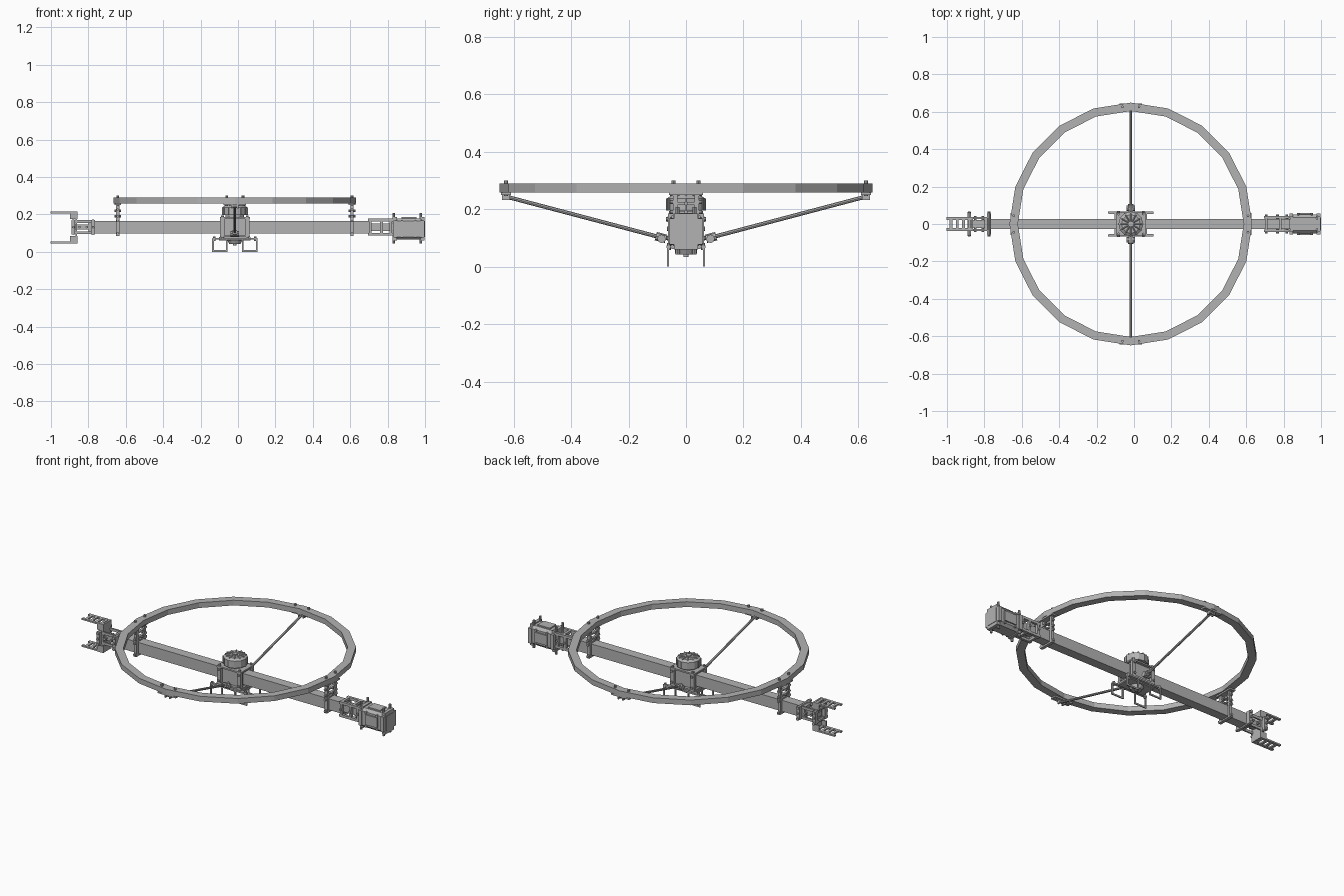
import bpy, bmesh, math
from mathutils import Vector, Matrix

default_cube = bpy.data.objects.get("Cube")
if default_cube:
    bpy.data.objects.remove(default_cube)

grey = bpy.data.materials.new("plain grey")
grey.use_nodes = True
shade = (0.45, 0.45, 0.45, 1)
grey.diffuse_color = shade
grey.node_tree.nodes["Principled BSDF"].inputs["Base Color"].default_value = shade

# Shared dimensions
hub_x = -0.017
beam_z = 0.132
beam_width, beam_height = 0.056, 0.066
beam_bottom, beam_top = beam_z - beam_height / 2, beam_z + beam_height / 2
ring_outer, ring_inner = 0.649, 0.604
ring_middle = (ring_outer + ring_inner) / 2
ring_bottom, ring_top = 0.258, 0.289
bolt, thin, bar = 0.007, 0.009, 0.015
sides = (-1, 1)
axes = {"x": Vector((1, 0, 0)), "y": Vector((0, 1, 0)), "z": Vector((0, 0, 1))}


class Part:
    """Collects primitives into one named object."""

    def __init__(self, name):
        self.name = name
        self.mesh = bmesh.new()

    def box(self, centre, length, width, height):
        scale = Matrix.Diagonal((length, width, height, 1))
        bmesh.ops.create_cube(self.mesh, size=1, matrix=Matrix.Translation(centre) @ scale)

    def rod(self, start, end, radius=bolt, tip=None, segments=8):
        start, end = Vector(start), Vector(end)
        along = end - start
        turn = along.to_track_quat('Z', 'Y').to_matrix().to_4x4()
        bmesh.ops.create_cone(self.mesh, cap_ends=True, segments=segments, radius1=radius,
                              radius2=radius if tip is None else tip, depth=along.length,
                              matrix=Matrix.Translation((start + end) / 2) @ turn)

    def pin(self, centre, axis, length, radius=bolt):
        half = axes[axis] * length / 2
        self.rod(Vector(centre) - half, Vector(centre) + half, radius)

    def done(self, mirror_at=None, mirror_x=False, bevel=None):
        data = bpy.data.meshes.new(self.name)
        self.mesh.to_mesh(data)
        self.mesh.free()
        data.materials.append(grey)
        part = bpy.data.objects.new(self.name, data)
        bpy.context.collection.objects.link(part)
        if mirror_at is not None:
            # Move the origin to the mirror plane before mirroring
            data.transform(Matrix.Translation((-mirror_at, 0, 0)))
            part.location.x = mirror_at
            mirror = part.modifiers.new("mirror", 'MIRROR')
            mirror.use_axis = (mirror_x, True, False)
            mirror.use_mirror_merge = False
        if bevel:
            edge = part.modifiers.new("bevel", 'BEVEL')
            edge.width, edge.segments = bevel, 1


# Twenty-sided guard ring
ring = Part("guard_ring")
profile = [ring.mesh.verts.new((radius, 0, height)) for radius, height in (
    (ring_inner, ring_bottom), (ring_outer, ring_bottom),
    (ring_outer, ring_top), (ring_inner, ring_top))]
outline = [ring.mesh.edges.new((a, b)) for a, b in zip(profile, profile[1:] + profile[:1])]
bmesh.ops.spin(ring.mesh, geom=profile + outline, cent=(0, 0, 0), axis=axes["z"],
               angle=math.tau, steps=20, use_merge=True)
bmesh.ops.recalc_face_normals(ring.mesh, faces=ring.mesh.faces)
bmesh.ops.translate(ring.mesh, verts=ring.mesh.verts, vec=axes["x"] * hub_x)
ring.done()

# Paired bolts at the four quarters, mirrored both ways
pair_offset = 0.044
fasteners = Part("ring_bolts")
for x, y in ((pair_offset, ring_middle), (ring_middle, pair_offset)):
    fasteners.pin((hub_x + x, y, ring_bottom + bar), "z", 0.055)
fasteners.done(mirror_at=hub_x, mirror_x=True)

# Main beam
beam = Part("main_beam")
beam.box((-0.045, 0, beam_z), 1.51, beam_width, beam_height)
beam.done()

# Uprights that clamp the beam and carry the ring
support_x = hub_x + ring_middle
post_y = 0.037
post_bottom = 0.088
post_height = ring_bottom - post_bottom
support = Part("ring_supports")
support.box((support_x, 0, ring_bottom - thin / 2), 0.036, 0.12, thin)
support.box((support_x, post_y, post_bottom + post_height / 2), 0.018, bar, post_height)
for z in (beam_bottom - thin, beam_top + thin):
    support.box((support_x, 0, z), 0.018, 0.1, thin)
for z in (beam_bottom, beam_top, 0.19, 0.225):
    support.pin((support_x, post_y + bolt, z), "y", 0.025)
for z in (0.19, 0.22):
    support.pin((support_x, 0, z), "x", 0.036)
    support.box((support_x, 0, z), bar, post_y * 2, thin)
support.done(mirror_at=hub_x, mirror_x=True)

# Diagonal struts with hinged ends
strut_low = Vector((hub_x, 0.07, 0.097))
strut_high = Vector((hub_x, ring_middle, 0.244))
strut = Part("ring_struts")
strut.rod(strut_low, strut_high, bolt)
strut.rod(strut_low, strut_low.lerp(strut_high, bolt * 9), bar)
strut.pin(strut_low + axes["y"] * bar, "x", 0.044, bar)
strut.pin(strut_high, "x", 0.04, thin)
strut.box((hub_x, ring_middle, ring_bottom - thin / 2), 0.12, 0.036, thin)
for side in sides:
    strut.box(strut_high + axes["x"] * bar * side, bolt, 0.028, 0.024)
strut.done(mirror_at=hub_x)

# Hub housing around the beam, with corner posts
corner = Vector((hub_x + 0.066, 0.053, beam_z))
housing = Part("hub_housing")
housing.box((hub_x, 0, beam_z), 0.136, 0.09, 0.095)
for side in sides:
    housing.box((hub_x, 0, beam_z + side * 0.049), 0.16, 0.124, thin)
    housing.pin(corner + axes["z"] * side * beam_height / 2 + axes["y"] * bolt, "y", 0.02)
housing.box(corner, 0.024, 0.018, 0.1)
housing.pin(corner, "z", 0.125)
housing.done(mirror_at=hub_x, mirror_x=True)

# Round motor with radial fins
motor_radius, motor_bottom, shoulder, motor_top = 0.066, 0.196, 0.238, 0.249
motor = Part("motor")


def drum(part, low, high, radius, tip=None):
    part.rod((hub_x, 0, low), (hub_x, 0, high), radius, tip, segments=12)


drum(motor, motor_bottom - bar, motor_bottom, 0.05)
drum(motor, motor_bottom, shoulder, motor_radius)
drum(motor, shoulder, motor_top, motor_radius, 0.05)
drum(motor, shoulder, motor_top + bolt, bar)
for step in range(12):
    spoke = Matrix.Rotation(math.tau * step / 12, 3, "Z") @ axes["x"] * motor_radius
    crown, rim, foot = (Vector((hub_x, 0, z)) for z in (motor_top, shoulder, motor_bottom))
    motor.rod(crown, crown + spoke * 0.85, bolt / 2, segments=4)
    motor.rod(foot + spoke, rim + spoke, bolt / 2, segments=4)
motor.done()

# Lower carrier plate and its tapered underside
rail_z, rail_y = 0.07, 0.06
carrier = Part("lower_plate")
carrier.box((hub_x, 0, rail_z), 0.17, 0.1, 0.018)
carrier.box((hub_x, rail_y, rail_z), 0.24, bar, thin)
for side in sides:
    carrier.box((hub_x + side * 0.08, 0, rail_z), bar, rail_y * 2, thin)
    carrier.pin((hub_x + side * 0.11, rail_y, rail_z), "z", 0.024)
drum(carrier, 0.042, rail_z, 0.03, 0.045)
drum(carrier, 0.034, 0.044, thin)
carrier.done(mirror_at=hub_x)

# Four landing loops
loop_x, loop_y, loop_half = hub_x + 0.08, 0.063, 0.037
feet = Part("landing_legs")
for side in sides:
    feet.box((loop_x + side * loop_half, loop_y, rail_z / 2), thin, bolt, rail_z)
feet.box((loop_x, loop_y, thin / 2), loop_half * 2, bolt, thin)
feet.done(mirror_at=hub_x, mirror_x=True)

# Fork mount clamped on the beam end
mount_x = -0.828
mount = Part("fork_mount")
mount.box((mount_x, 0, beam_z), 0.1, 0.044, 0.028)
for side in sides:
    z = beam_z + side * 0.03
    mount.box((mount_x, 0.032, z), 0.125, thin, bar)
    mount.pin((mount_x + side * 0.02, 0, beam_z), "y", 0.084)
    x = mount_x + side * 0.053
    mount.box((x, 0.044, beam_z), 0.02, 0.024, 0.078)
    mount.pin((x, 0.058, beam_z), "y", bar)
    for level in sides:
        mount.pin((x, 0, beam_z + level * beam_height / 2), "y", 0.128, thin)
mount.done(mirror_at=0)

# Fork with two ladder-like prongs
fork_x, fork_half, prong_length = -0.864, 0.08, 0.138
fork = Part("end_fork")
fork.box((fork_x, 0, 0.13), thin, 0.072, fork_half * 2 + thin)
for side in sides:
    z = 0.13 + side * fork_half
    fork.box((fork_x - prong_length / 2, 0.03, z), prong_length, bar, thin)
    fork.box((fork_x - bar, 0.034, z - side * bar), 0.04, bolt, 0.04)
    for rung in range(4):
        fork.box((fork_x - bar - rung * 0.033, 0, z), bar, rail_y, thin)
fork.done(mirror_at=0)

# Gripper neck holding the other beam end
neck_x, neck_y, neck_length = 0.767, 0.036, 0.145
neck = Part("gripper_neck")
neck.box((neck_x, 0, beam_z), neck_length, 0.052, 0.04)
for side in sides:
    neck.box((neck_x, neck_y, beam_z + side * 0.038), neck_length, bar, bar)
    for x in (neck_x - rail_y, neck_x + bar):
        neck.box((x, 0, beam_z + side * 0.038), bar, 0.08, bar)
for x in (neck_x - rail_y, neck_x, neck_x + 0.05):
    neck.box((x, neck_y, beam_z), bar, bar, 0.09)
    neck.pin((x, neck_y, beam_z), "y", 0.03)
neck.done(mirror_at=0)

# Boxy tool head
head_x, head_z, head_length, head_width, head_height = 0.914, 0.122, 0.16, 0.1, 0.114
head = Part("tool_head")
head.box((head_x, 0, head_z), head_length, head_width, head_height)
head.done(bevel=bar)

# Frames, cover plates and bolts on the tool head
trim = Part("tool_head_fittings")
for side in sides:
    x = head_x + side * 0.073
    trim.box((x, 0, head_z), 0.02, 0.114, 0.09)
    trim.box((x, 0, head_z), 0.02, 0.084, 0.126)
    trim.pin((x - thin, 0.03, head_z + bolt / 2), "z", 0.165)
    for level in sides:
        trim.pin((head_x + side * neck_y, head_width / 2, head_z + level * 0.04), "y", bar)
trim.box((head_x, head_width / 2, head_z), head_length / 2, bar, rail_y)
trim.box((head_x, 0, head_z + head_height / 2), head_length / 2, rail_y, bar)
trim.box((1 - thin / 2, 0, head_z), thin, 0.072, 0.085)
trim.done(mirror_at=0)
